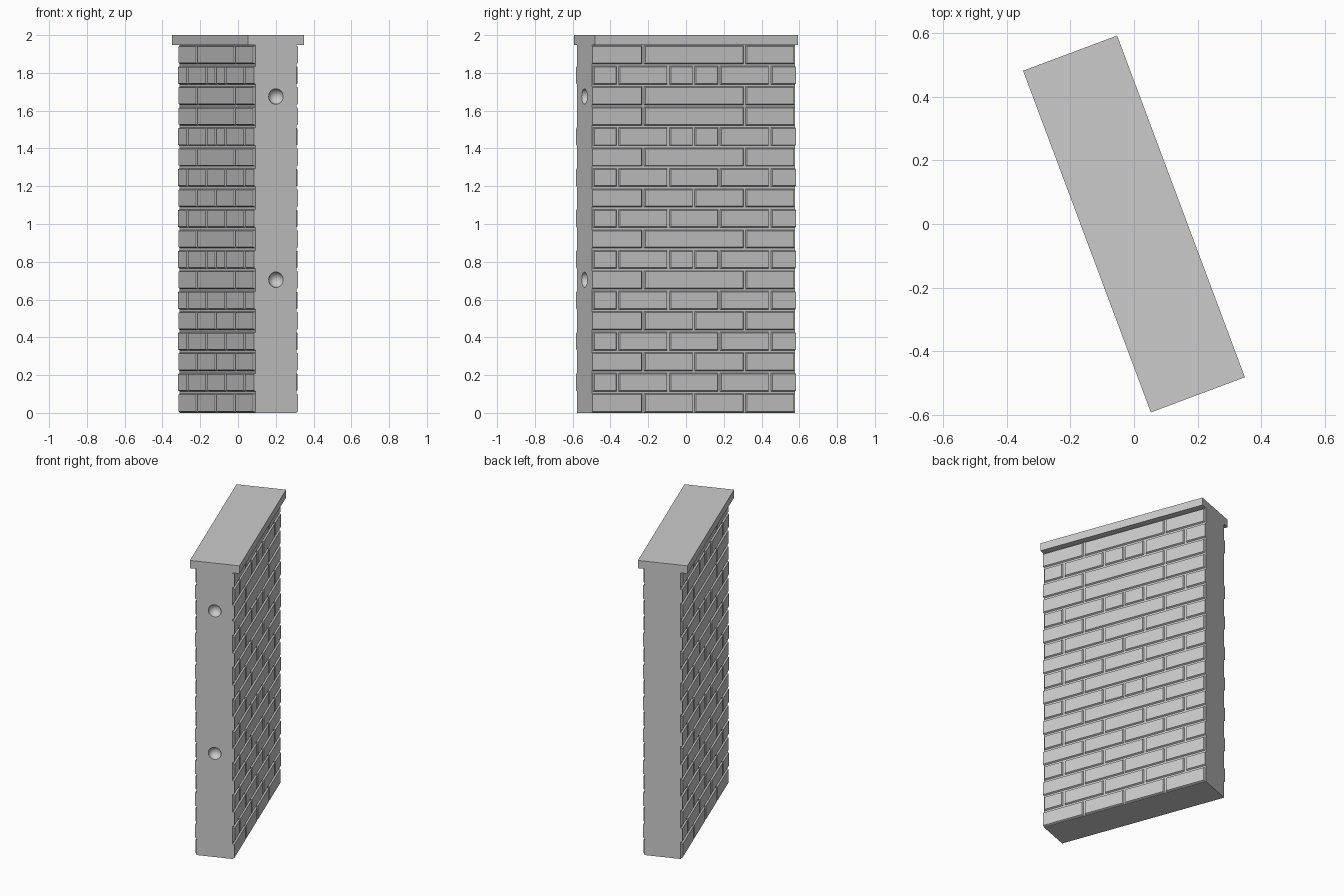
import bpy, bmesh, math

cube = bpy.data.objects.get("Cube")
if cube:
    bpy.data.objects.remove(cube)

# Main sizes: x is the thickness, y the length, before the panel is turned
TURN = math.radians(20.5)
HALF_LEN, HALF_CORE, HALF_BODY, HALF_CAP = 0.574, 0.115, 0.125, 0.158
WALL_TOP, HEIGHT = 1.95, 2.0
COURSES = 18
COURSE = WALL_TOP / COURSES
GAP, SLOPE = 0.006, 0.005     # half joint width and brick edge slope

stone = bpy.data.materials.new("stone_grey")
stone.use_nodes = True
stone.diffuse_color = (0.6, 0.6, 0.6, 1)
bsdf = next(n for n in stone.node_tree.nodes if n.type == 'BSDF_PRINCIPLED')
bsdf.inputs["Base Color"].default_value = (0.6, 0.6, 0.6, 1)


def finish(name, bm):
    bmesh.ops.recalc_face_normals(bm, faces=bm.faces[:])
    mesh = bpy.data.meshes.new(name)
    bm.to_mesh(mesh)
    bm.free()
    mesh.materials.append(stone)
    obj = bpy.data.objects.new(name, mesh)
    bpy.context.collection.objects.link(obj)
    obj.rotation_euler.z = TURN
    return obj


def add_block(bm, x0, x1, base, face):
    """Block from x0 to x1; base and face are (y0, y1, z0, z1) rectangles."""
    rings = []
    for x, (y0, y1, z0, z1) in ((x0, base), (x1, face)):
        rings.append([bm.verts.new((x, y, z))
                      for y, z in ((y0, z0), (y1, z0), (y1, z1), (y0, z1))])
    a, b = rings
    bm.faces.new(a)
    bm.faces.new(b)
    for i in range(4):
        j = (i + 1) % 4
        bm.faces.new((a[i], a[j], b[j], b[i]))


def box(name, half_x, z0, z1):
    bm = bmesh.new()
    rect = (-HALF_LEN, HALF_LEN, z0, z1)
    add_block(bm, -half_x, half_x, rect, rect)
    return finish(name, bm)


# Core with two round sockets in the front end
core = box("wall_core", HALF_CORE, 0, WALL_TOP)
bm = bmesh.new()
for z in (0.705, 1.675):
    ball = bmesh.ops.create_uvsphere(bm, u_segments=32, v_segments=16, radius=0.041)
    bmesh.ops.translate(bm, verts=ball["verts"], vec=(0, -HALF_LEN, z))
cutter = finish("socket_cutter", bm)
cutter.hide_render = True
cut = core.modifiers.new("sockets", 'BOOLEAN')
cut.operation = 'DIFFERENCE'
cut.solver = 'EXACT'
cut.object = cutter
bpy.ops.object.select_all(action='DESELECT')
bpy.context.view_layer.objects.active = core
core.select_set(True)
bpy.ops.object.modifier_apply(modifier=cut.name)
bpy.data.objects.remove(cutter)
bpy.ops.object.shade_smooth_by_angle(angle=math.radians(30))

# Coping slab
box("coping", HALF_CAP, WALL_TOP - 0.003, HEIGHT)

# Courses from the bottom: joints as fractions of the half length
JOINTS = {"h": (-0.5, 0, 0.5),
          "w": (-0.5, 0.5),
          "q": (-0.75, -0.25, 0.25, 0.75),
          "s": (-0.75, -0.25, 0, 0.25, 0.75)}
PATTERN = "hqhqhqwswqhqwswwsw"

for name, side in (("left_bricks", 1), ("right_bricks", -1)):
    bm = bmesh.new()
    for row, kind in enumerate(PATTERN):
        z0, z1 = row * COURSE + GAP, (row + 1) * COURSE - GAP
        if row == 0:
            z0 = 0.003
        ends = (-1,) + JOINTS[kind] + (1,)
        halved = kind in "hw"
        # Some courses stop at a half joint at the corner, the rest run flush
        joint_front = halved if side < 0 else not halved
        for i in range(len(ends) - 1):
            first, last = i == 0, i == len(ends) - 2
            gap0 = not first or joint_front
            gap1 = not last or halved
            y0 = ends[i] * HALF_LEN + GAP * gap0
            y1 = ends[i + 1] * HALF_LEN - GAP * gap1
            face = (y0 + SLOPE * gap0, y1 - SLOPE * gap1, z0 + SLOPE, z1 - SLOPE)
            add_block(bm, side * HALF_CORE, side * HALF_BODY, (y0, y1, z0, z1), face)
    finish(name, bm)
